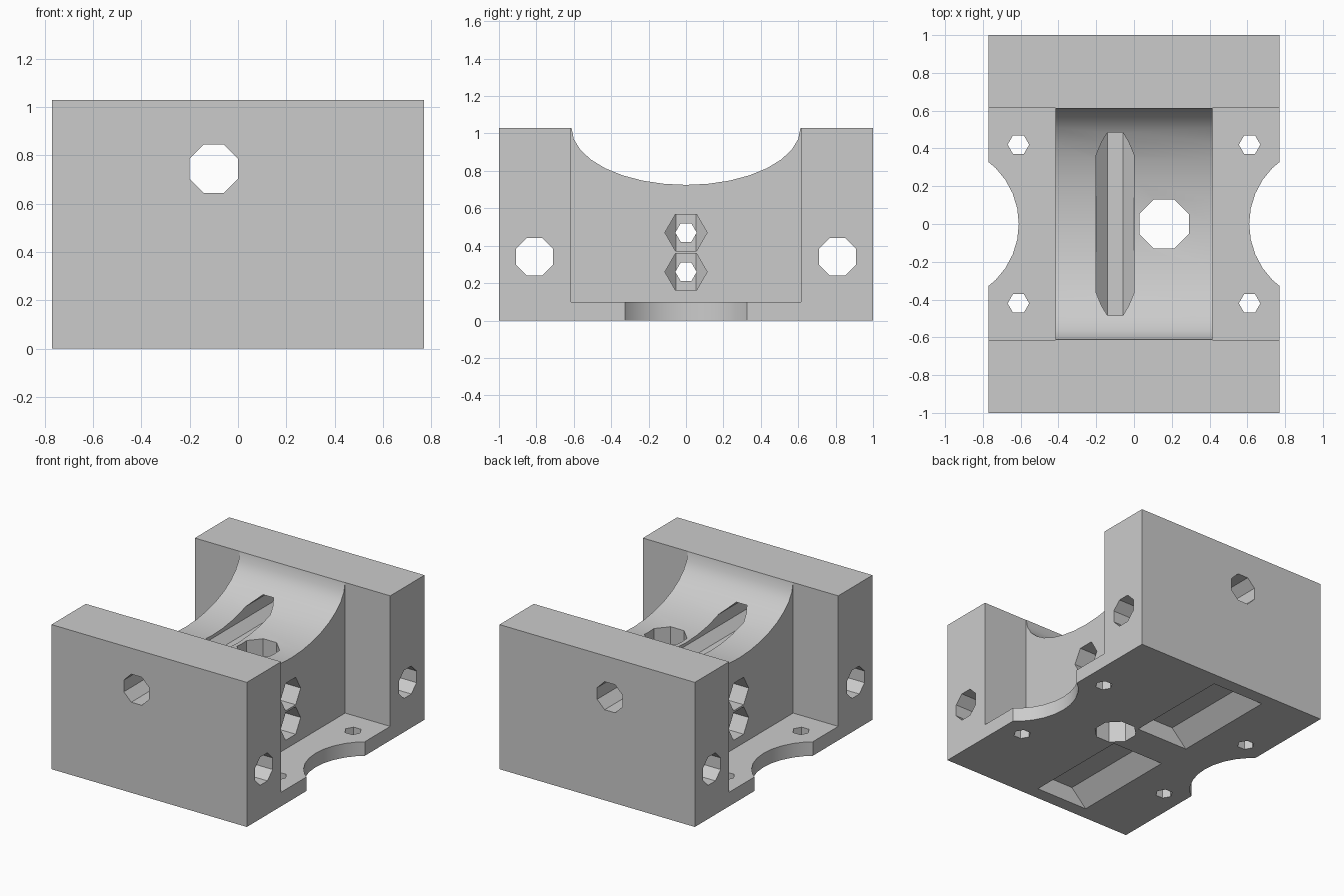
import bpy, bmesh, math

cube = bpy.data.objects.get("Cube")
if cube:
    bpy.data.objects.remove(cube, do_unlink=True)

grey = bpy.data.materials.new("plain_grey")
grey.use_nodes = True
grey.diffuse_color = (0.6, 0.6, 0.6, 1)
grey.node_tree.nodes["Principled BSDF"].inputs["Base Color"].default_value = (0.6, 0.6, 0.6, 1)

AXES = {
    "x": lambda u, v, t: (t, u, v),
    "y": lambda u, v, t: (u, t, v),
    "z": lambda u, v, t: (u, v, t),
}


def prism(name, outline, axis, lo, hi):
    """Extrude a 2D outline along an axis."""
    bm = bmesh.new()
    ends = [[bm.verts.new(AXES[axis](u, v, t)) for u, v in outline] for t in (lo, hi)]
    for ring in ends:
        bm.faces.new(ring)
    n = len(outline)
    for i in range(n):
        j = (i + 1) % n
        bm.faces.new((ends[0][i], ends[0][j], ends[1][j], ends[1][i]))
    bmesh.ops.recalc_face_normals(bm, faces=bm.faces)
    mesh = bpy.data.meshes.new(name)
    bm.to_mesh(mesh)
    bm.free()
    mesh.materials.append(grey)
    obj = bpy.data.objects.new(name, mesh)
    bpy.context.collection.objects.link(obj)
    return obj


def polygon(u, v, radius, sides, turn=0.0):
    step = math.tau / sides
    return [(u + radius * math.cos((i + turn) * step),
             v + radius * math.sin((i + turn) * step)) for i in range(sides)]


def octagon(u, v, half_width):
    return polygon(u, v, half_width / math.cos(math.pi / 8), 8, 0.5)


def rect(u0, u1, v0, v1):
    return [(u0, v0), (u1, v0), (u1, v1), (u0, v1)]


# Body with a half-elliptical trough between two end blocks
HALF_X, TOP, TROUGH, BLOCK = 0.77, 1.03, 0.612, 0.415
arc = [(TROUGH * math.cos(a), TOP - 0.305 * math.sin(a))
       for a in (math.pi * i / 16 for i in range(17))]
profile = [(-1, 0), (1, 0), (1, TOP)] + arc + [(-1, TOP)]
body = prism("cradle_body", profile, "x", -HALF_X, HALF_X)

cutters = []


def cut(name, outline, axis, lo, hi):
    obj = prism(name, outline, axis, lo, hi)
    obj.hide_render = True
    cutters.append(obj)


# Side pockets, rounded plate notches, nut traps and plate holes
for s in (-1, 1):
    cut("side_pocket", rect(-0.614, 0.614, 0.1, 1.5), "x", *sorted((s * BLOCK, s * 1.2)))
    cut("plate_notch", polygon(s * 1.03, 0, 0.42, 32), "z", -0.1, 0.3)
    for z in (0.26, 0.47):
        cut("nut_trap", polygon(0, z, 0.113, 6), "x", *sorted((s * 0.215, s * 0.6)))
    for y in (-0.42, 0.42):
        cut("plate_hole", polygon(s * 0.612, y, 0.057, 6), "z", -0.1, 0.3)

# Cross holes through the end blocks and the centre block
for y in (-0.81, 0.81):
    cut("cross_hole", octagon(y, 0.34, 0.1), "x", -1, 1)
for z in (0.26, 0.47):
    cut("bolt_hole", polygon(0, z, 0.057, 6), "x", -0.7, 0.7)

# Long hole that grooves the trough, and the vertical hole
cut("long_hole", octagon(-0.1, 0.745, 0.1), "y", -1.2, 1.2)
cut("vertical_hole", octagon(0.16, 0, 0.13), "z", -0.1, 1.2)

# Two sloped recesses in the underside
section = [(-0.457, -0.115), (0.183, -0.115), (-0.05, 0.118), (-0.224, 0.118)]
for s in (-1, 1):
    cut("underside_recess", section, "y", *sorted((s * 0.125, s * 0.905)))

bpy.context.view_layer.objects.active = body
body.select_set(True)
for cutter in cutters:
    mod = body.modifiers.new(cutter.name, "BOOLEAN")
    mod.operation = "DIFFERENCE"
    mod.solver = "EXACT"
    mod.object = cutter
    bpy.ops.object.modifier_apply(modifier=mod.name)
for cutter in cutters:
    bpy.data.objects.remove(cutter, do_unlink=True)

bpy.ops.object.shade_smooth_by_angle(angle=math.radians(30))
